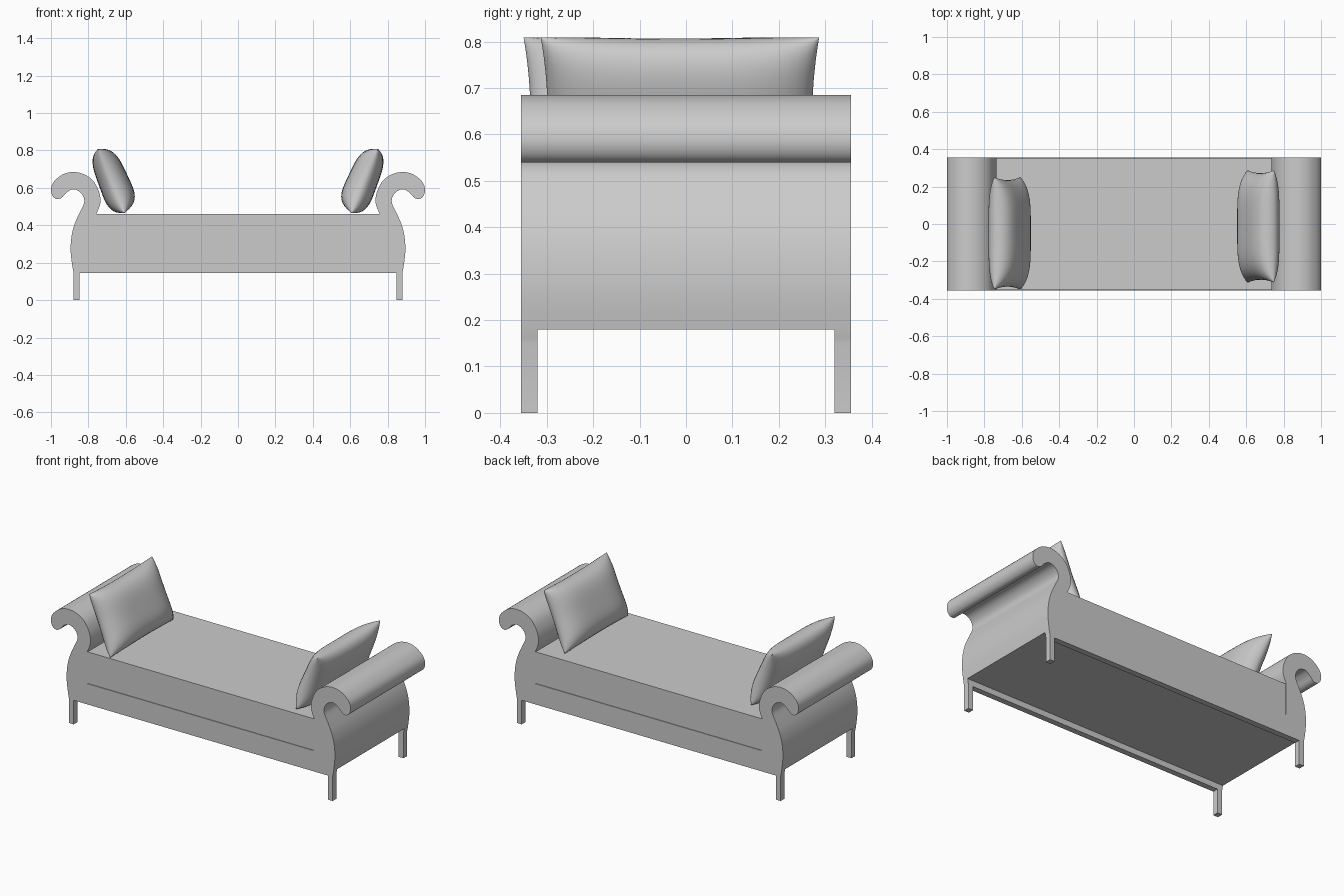
import bpy, bmesh, math
from mathutils import Vector

cube = bpy.data.objects.get("Cube")
if cube:
    bpy.data.objects.remove(cube, do_unlink=True)

DEPTH = 0.355      # half depth of the frame
PANEL = 0.32       # inner face of rails and legs

fabric = bpy.data.materials.new("plain grey")
fabric.use_nodes = True
grey = (0.6, 0.6, 0.6, 1)
fabric.diffuse_color = grey
fabric.node_tree.nodes["Principled BSDF"].inputs["Base Color"].default_value = grey


def finish(name, bm, smooth=None):
    bmesh.ops.recalc_face_normals(bm, faces=bm.faces)
    mesh = bpy.data.meshes.new(name)
    bm.to_mesh(mesh)
    bm.free()
    ob = bpy.data.objects.new(name, mesh)
    bpy.context.collection.objects.link(ob)
    mesh.materials.append(fabric)
    if smooth:
        shade(ob, smooth)
    return ob


def shade(ob, degrees):
    bpy.ops.object.select_all(action='DESELECT')
    ob.select_set(True)
    bpy.context.view_layer.objects.active = ob
    bpy.ops.object.shade_smooth_by_angle(angle=math.radians(degrees))


def box(name, x, y, z0, z1):
    bm = bmesh.new()
    bmesh.ops.create_cube(bm, size=1)
    for v in bm.verts:
        v.co = (v.co.x * 2 * x, v.co.y * 2 * y, z0 + (v.co.z + 0.5) * (z1 - z0))
    return finish(name, bm)


def spline(points, steps=4):
    """Smooth curve through the points."""
    p = [Vector(q) for q in points]
    p = [2 * p[0] - p[1]] + p + [2 * p[-1] - p[-2]]
    out = []
    for a, b, c, d in zip(p, p[1:], p[2:], p[3:]):
        for i in range(steps):
            t = i / steps
            out.append(0.5 * (2 * b + (c - a) * t + (2 * a - 5 * b + 4 * c - d) * t * t
                              + (3 * b - a - 3 * c + d) * t ** 3))
    return out + [p[-2]]


# Frame: scrolled arm outline, from the leg up the outside and down the inside
scroll = spline([
    (.88, .15), (.887, .19), (.895, .267), (.89, .342), (.874, .406), (.848, .465),
    (.823, .52), (.828, .556), (.853, .584), (.887, .592), (.918, .574), (.942, .548),
    (.968, .54), (.99, .555), (1.0, .585), (.992, .622), (.965, .653), (.928, .676),
    (.88, .685), (.826, .674), (.778, .642), (.748, .592), (.735, .54), (.74, .503),
    (.757, .462)])
half = [Vector(q) for q in ((.848, .145), (.848, 0), (.88, 0))] + scroll + [Vector((.757, .27))]
outline = half + [Vector((-q.x, q.y)) for q in reversed(half)]
bm = bmesh.new()
face = bm.faces.new([bm.verts.new((q.x, -DEPTH, q.y)) for q in outline])
extruded = bmesh.ops.extrude_face_region(bm, geom=[face])["geom"]
bmesh.ops.translate(bm, vec=(0, 2 * DEPTH, 0),
                    verts=[g for g in extruded if isinstance(g, bmesh.types.BMVert)])
frame = finish("frame", bm)

# Hollow under the seat, leaving the long rails and four legs
cutter = box("underside_cutter", 1.2, PANEL, -0.2, 0.18)
cutter.hide_render = True
cut = frame.modifiers.new("underside", 'BOOLEAN')
cut.operation = 'DIFFERENCE'
cut.solver = 'EXACT'
cut.object = cutter
bpy.context.view_layer.objects.active = frame
bpy.ops.object.modifier_apply(modifier=cut.name)
bpy.data.objects.remove(cutter, do_unlink=True)
shade(frame, 35)

# Seat cushion, slightly recessed between the arms
box("seat_cushion", 0.757, DEPTH - 0.004, 0.27, 0.46)


# Pillows leaning on the arms
def pillow(name, side, y):
    n = 24
    axis = Vector((.14, 0, .342)).normalized()
    normal = Vector((-axis.z, 0, axis.x))
    centre = Vector((.678, y, .637))
    s = [math.sin((i / n - 0.5) * math.pi) for i in range(n + 1)]
    bm = bmesh.new()
    for thick in (.092, -.07):
        rows = []
        for u in s:
            row = []
            for v in s:
                puff = thick * (1 - u ** 4) ** .55 * (1 - v ** 4) ** .5 * (1 - .1 * v)
                along = .3 * u * (1 - .05 * (1 - v * v))
                up = .186 * v * (1 - .05 * (1 - u * u))
                co = centre + axis * up + normal * puff + Vector((0, along, 0))
                row.append(bm.verts.new((side * co.x, co.y, co.z)))
            rows.append(row)
        for a, b in zip(rows, rows[1:]):
            for i in range(n):
                bm.faces.new((a[i], a[i + 1], b[i + 1], b[i]))
    bmesh.ops.remove_doubles(bm, verts=bm.verts, dist=1e-5)
    finish(name, bm, 50)


pillow("left_pillow", 1, -0.013)
pillow("right_pillow", -1, -0.05)
